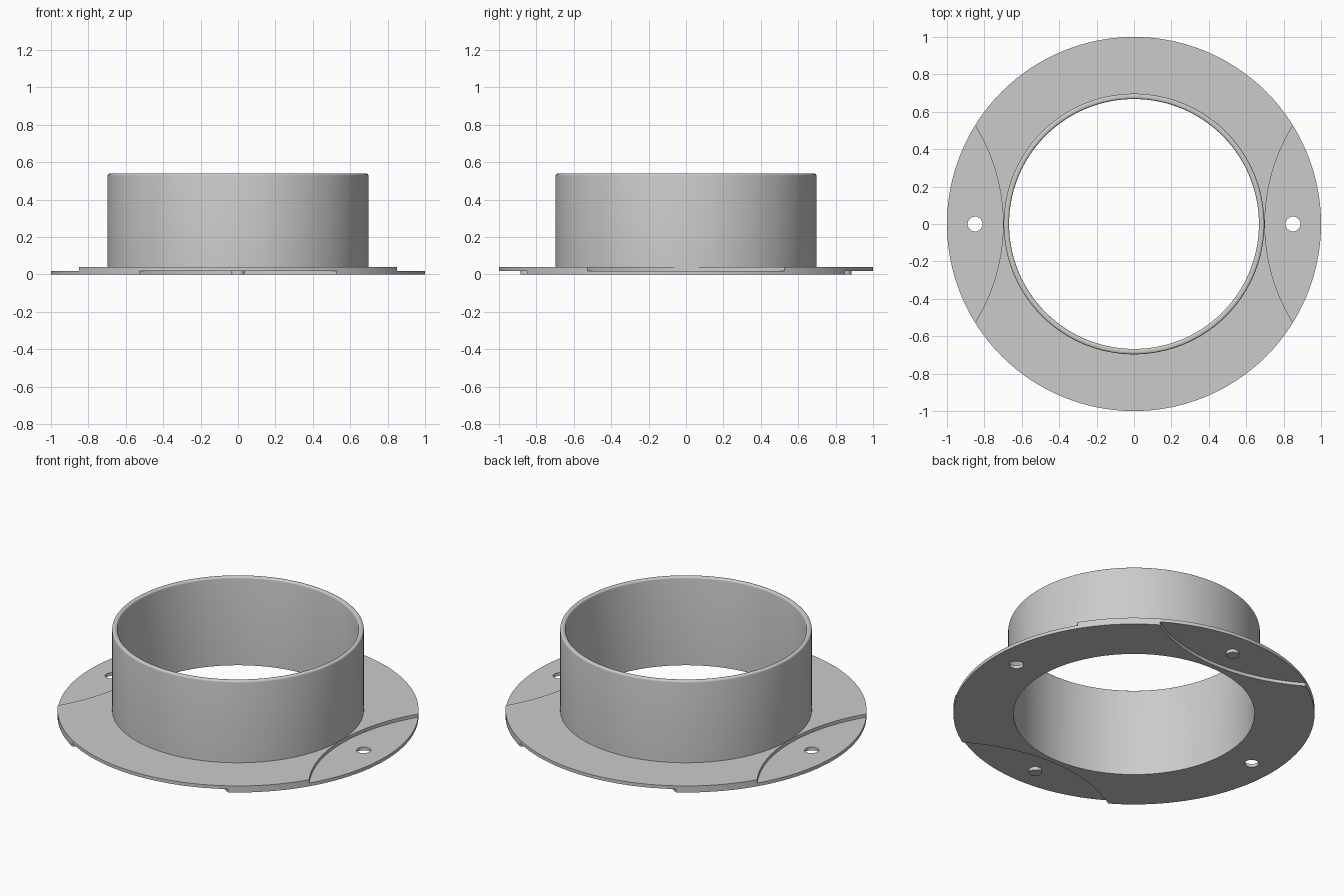
import bpy
import bmesh
from math import cos, sin, pi, radians

SEGMENTS = 128
PLATE_TOP, STEP = 0.04, 0.02
TUBE_IN, TUBE_OUT, HEIGHT, FILLET = 0.668, 0.697, 0.54, 0.011
HOLE_AT, HOLE_RADIUS = 0.85, 0.04

cube = bpy.data.objects.get("Cube")
if cube:
    bpy.data.objects.remove(cube, do_unlink=True)

grey = bpy.data.materials.new("light_grey")
grey.use_nodes = True
colour = (0.6, 0.6, 0.6, 1)
grey.diffuse_color = colour
grey.node_tree.nodes["Principled BSDF"].inputs["Base Color"].default_value = colour


def lathe(name, profile):
    """Revolve a closed (radius, z) profile around the z axis."""
    bm = bmesh.new()
    rings = [[bm.verts.new((r * cos(2 * pi * i / SEGMENTS), r * sin(2 * pi * i / SEGMENTS), z))
              for r, z in profile] for i in range(SEGMENTS)]
    count = len(profile)
    for i in range(SEGMENTS):
        a, b = rings[i], rings[(i + 1) % SEGMENTS]
        for j in range(count):
            k = (j + 1) % count
            bm.faces.new((a[j], b[j], b[k], a[k]))
    bmesh.ops.recalc_face_normals(bm, faces=bm.faces)
    mesh = bpy.data.meshes.new(name)
    bm.to_mesh(mesh)
    bm.free()
    obj = bpy.data.objects.new(name, mesh)
    bpy.context.collection.objects.link(obj)
    obj.data.materials.append(grey)
    return obj


def cylinder(name, x, y, radius, bottom, top, sides):
    bpy.ops.mesh.primitive_cylinder_add(vertices=sides, radius=radius, depth=top - bottom,
                                        location=(x, y, (bottom + top) / 2))
    obj = bpy.context.object
    obj.name = name
    obj.data.materials.append(grey)
    return obj


def activate(obj):
    bpy.ops.object.select_all(action='DESELECT')
    obj.select_set(True)
    bpy.context.view_layer.objects.active = obj


def cut(obj, cutter):
    cutter.hide_render = True
    activate(obj)
    mod = obj.modifiers.new("cut", 'BOOLEAN')
    mod.operation = 'DIFFERENCE'
    mod.solver = 'EXACT'
    mod.object = cutter
    bpy.ops.object.modifier_apply(modifier=mod.name)
    bpy.data.objects.remove(cutter, do_unlink=True)


# Flange and tube in one profile, with a rounded rim
middle_out, middle_in = TUBE_OUT - FILLET, TUBE_IN + FILLET
rim_z = HEIGHT - FILLET
angles = [radians(a) for a in (0, 22.5, 45, 67.5, 90)]
rim = [(middle_out + FILLET * cos(a), rim_z + FILLET * sin(a)) for a in angles]
rim += [(middle_in - FILLET * cos(a), rim_z + FILLET * sin(a)) for a in reversed(angles)]
body = lathe("flanged_collar",
             [(TUBE_IN, 0), (1, 0), (1, PLATE_TOP), (TUBE_OUT, PLATE_TOP)] + rim)

for side in (-1, 1):
    # Curved half-depth steps: upper at the sides, lower at front and back
    cut(body, cylinder("upper_step", side * 1.7, 0, 1, STEP, 0.1, 256))
    cut(body, cylinder("lower_step", 0, side * 1.7, 1, -0.1, STEP, 256))
    # Through holes in the side steps
    cut(body, cylinder("hole", side * HOLE_AT, 0, HOLE_RADIUS, -0.1, 0.1, 32))
    # Locating pins under the front and back steps
    pin = cylinder("back_pin" if side > 0 else "front_pin",
                   0, side * HOLE_AT, 0.036, 0, STEP + 0.005, 32)
    activate(pin)
    bpy.ops.object.shade_smooth_by_angle(angle=radians(30))

activate(body)
bpy.ops.object.shade_smooth_by_angle(angle=radians(30))
